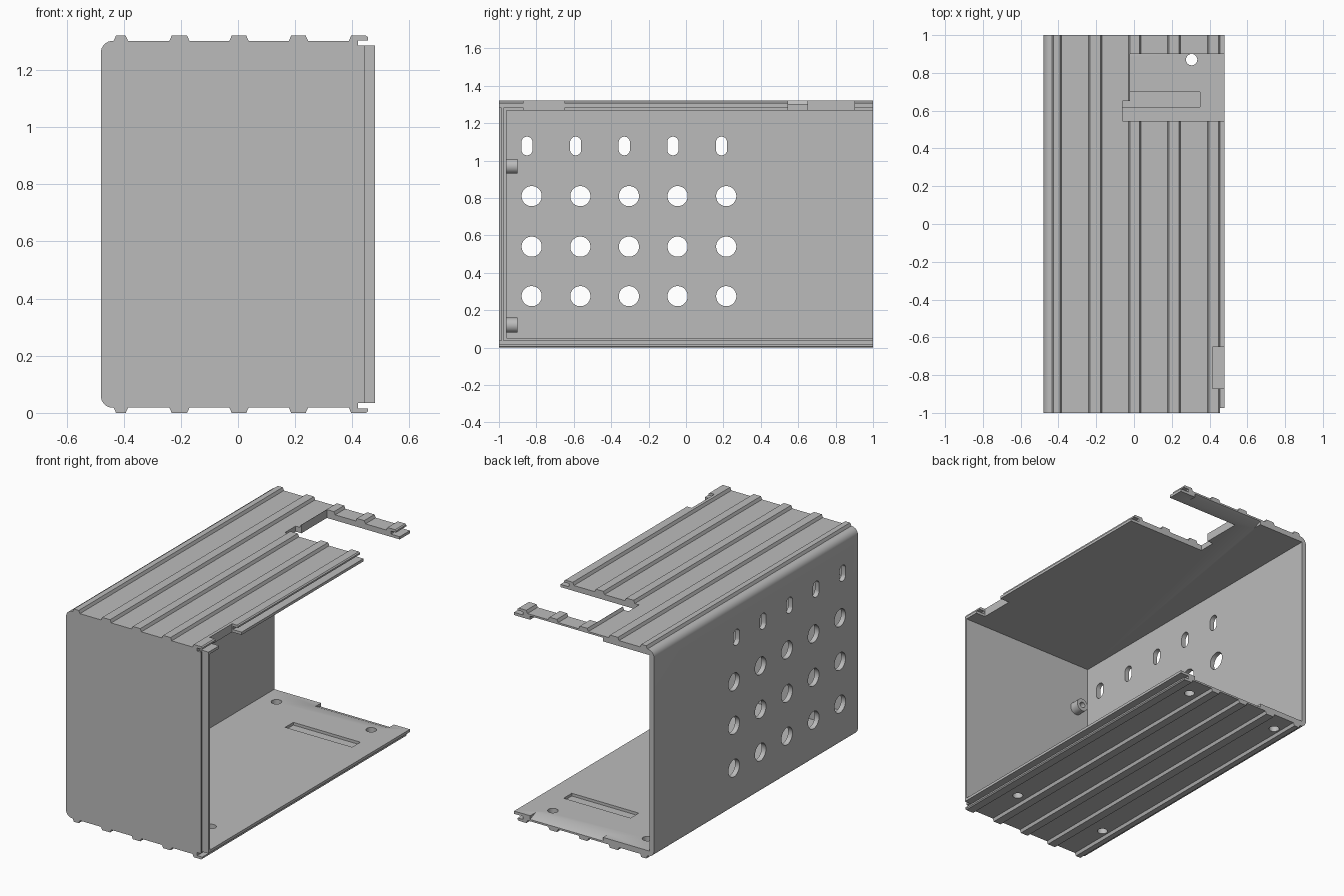
import bpy, bmesh
from math import sin, cos, pi

old = bpy.data.objects.get("Cube")
if old:
    bpy.data.objects.remove(old, do_unlink=True)

grey = bpy.data.materials.new("plain grey")
grey.use_nodes = True
grey.diffuse_color = (0.5, 0.5, 0.5, 1)
grey.node_tree.nodes["Principled BSDF"].inputs["Base Color"].default_value = (0.5, 0.5, 0.5, 1)

# How 2D profile points and the extrusion depth map to x, y, z
PLACE = {"x": lambda a, b, d: (d, a, b),
         "y": lambda a, b, d: (a, d, b),
         "z": lambda a, b, d: (a, b, d)}


def prism(name, points, axis, low, high):
    """Extrude a closed outline along one axis."""
    bm = bmesh.new()
    place = PLACE[axis]
    ends = [[bm.verts.new(place(a, b, d)) for a, b in points] for d in (low, high)]
    n = len(points)
    for end in ends:
        bm.faces.new(end)
    for i in range(n):
        j = (i + 1) % n
        bm.faces.new((ends[0][i], ends[0][j], ends[1][j], ends[1][i]))
    bmesh.ops.recalc_face_normals(bm, faces=bm.faces)
    mesh = bpy.data.meshes.new(name)
    bm.to_mesh(mesh)
    bm.free()
    mesh.materials.append(grey)
    obj = bpy.data.objects.new(name, mesh)
    bpy.context.scene.collection.objects.link(obj)
    return obj


def rect(a0, a1, b0, b1):
    return [(a0, b0), (a1, b0), (a1, b1), (a0, b1)]


def oval(a, b, r, half=0.0, n=32):
    """Circle, or an upright slot when half is the straight half-length."""
    pts = []
    for i in range(n):
        t = 2 * pi * (i + 0.5) / n
        pts.append((a + r * cos(t), b + r * sin(t) + (half if sin(t) > 0 else -half)))
    return pts


def combine(target, tool, operation):
    mod = target.modifiers.new("cut", "BOOLEAN")
    mod.operation = operation
    mod.solver = "EXACT"
    mod.object = tool
    bpy.context.view_layer.objects.active = target
    bpy.ops.object.modifier_apply(modifier=mod.name)
    bpy.data.objects.remove(tool, do_unlink=True)


def cut(target, points, axis, low, high):
    combine(target, prism("cutter", points, axis, low, high), "DIFFERENCE")


def smooth(obj):
    bpy.ops.object.select_all(action="DESELECT")
    obj.select_set(True)
    bpy.context.view_layer.objects.active = obj
    bpy.ops.object.shade_smooth_by_angle(angle=pi / 6)


HEIGHT, PLATE, INNER, GROOVE = 1.32, 1.302, 1.268, 1.285
RADIUS = 0.042

# Upper half of the channel section: rounded corner, ribs, slotted edge
half = []
for i in range(9):
    t = pi - i * pi / 16
    half.append((-0.48 + RADIUS + RADIUS * cos(t), PLATE - RADIUS + RADIUS * sin(t)))
for left, right in ((-0.435, -0.385), (-0.24, -0.17), (-0.03, 0.037), (0.178, 0.245)):
    half += [(left, PLATE), (left + 0.008, HEIGHT), (right - 0.008, HEIGHT), (right, PLATE)]
half += [(0.388, PLATE), (0.396, HEIGHT), (0.448, HEIGHT), (0.455, HEIGHT - 0.006),
         (0.455, PLATE + 0.002), (0.42, PLATE + 0.002), (0.42, GROOVE),
         (0.48, GROOVE), (0.48, INNER), (-0.45, INNER)]
section = half + [(x, HEIGHT - z) for x, z in reversed(half)]
case = prism("enclosure_body", section, "y", -1, 1)

# Trim the guide fins, then join the grooved front panel
cut(case, rect(0.42, 0.6, -1.1, -0.975), "z", 0.025, HEIGHT - 0.025)
panel = [(-0.465, -1), (0.445, -1), (0.445, -0.987), (0.42, -0.987),
         (0.42, -0.975), (0.48, -0.975), (0.48, -0.96), (-0.465, -0.96)]
combine(case, prism("front_panel", panel, "z", HEIGHT - GROOVE, GROOVE), "UNION")

# Ventilation holes in the side wall
for i in range(5):
    y = -0.825 + 0.26 * i
    for z in (0.275, 0.54, 0.81):
        cut(case, oval(y, z, 0.054), "x", -0.6, -0.4)
    cut(case, oval(y - 0.025, 1.078, 0.03, 0.02), "x", -0.6, -0.4)

# Stepped opening and edge notch in the top
opening = [(-0.02, 0.9), (-0.02, 0.65), (-0.06, 0.65), (-0.06, 0.545), (0.6, 0.545), (0.6, 0.9)]
cut(case, opening, "z", 1.2, 1.4)
cut(case, rect(0.415, 0.6, -0.87, -0.65), "z", 1.2, 1.4)

# Screw holes and blind slot in the bottom
for x in (-0.345, 0.305):
    for y in (-0.7, 0.87):
        cut(case, oval(x, y, 0.03), "z", -0.1, 0.2)
cut(case, rect(-0.11, 0.35, 0.62, 0.7), "z", 0.035, 0.2)

# Sloped recesses inside the rear edges of top and bottom
wedge = [(0.945, 1.26), (0.945, INNER), (1.01, 1.295), (1.01, 1.26)]
cut(case, wedge, "x", -0.13, 0.37)
cut(case, [(y, HEIGHT - z) for y, z in wedge], "x", -0.13, 0.37)
smooth(case)

# Bored standoffs behind the front panel
for label, z in (("lower", 0.12), ("upper", 0.97)):
    post = prism(label + "_standoff", oval(-0.36, z, 0.04), "y", -0.965, -0.9)
    cut(post, oval(-0.36, z, 0.018), "y", -0.95, -0.8)
    smooth(post)
